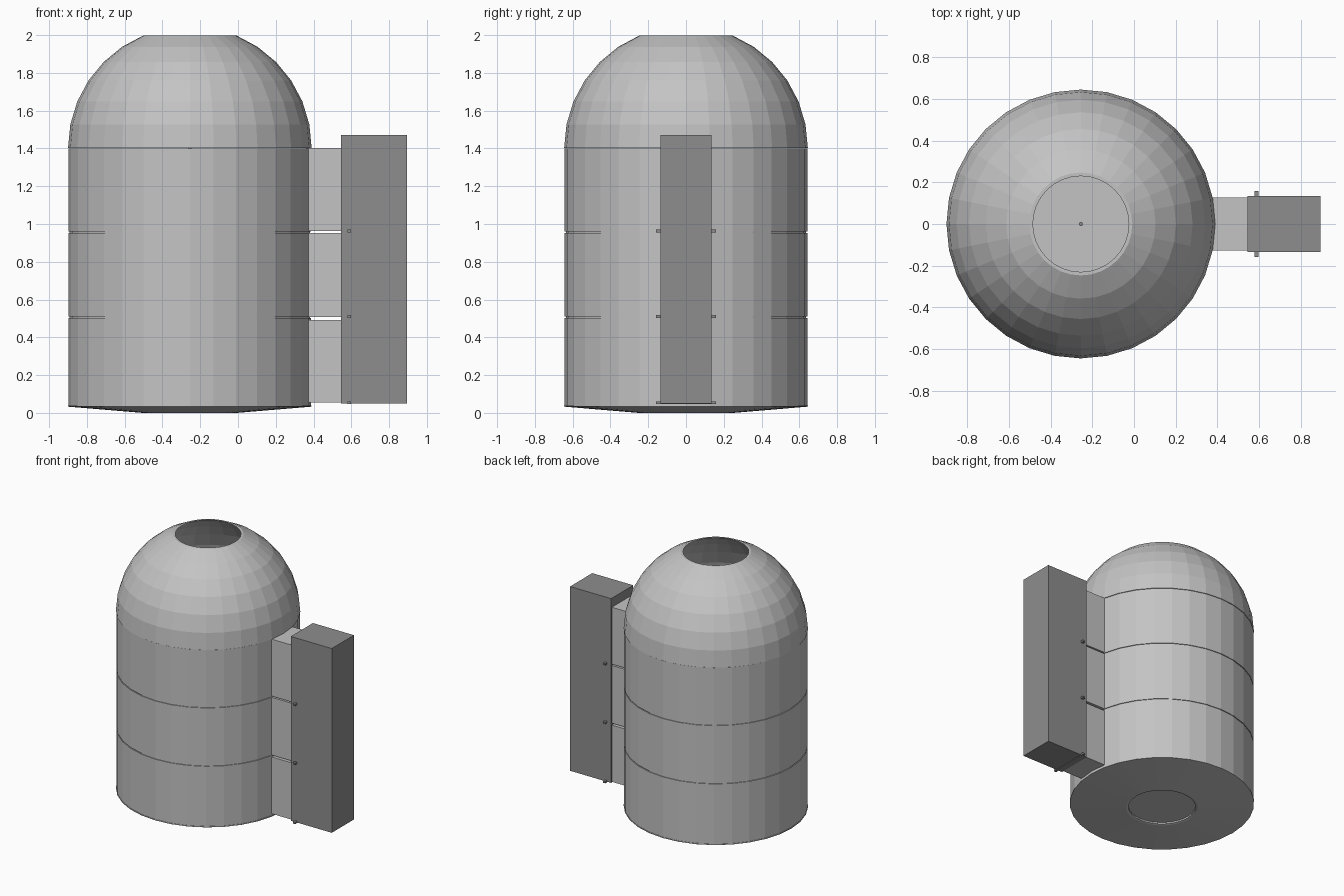
import bpy, math

if "Cube" in bpy.data.objects:
    bpy.data.objects.remove(bpy.data.objects["Cube"])

CX, R, N = -0.255, 0.642, 32


def material(name, v):
    m = bpy.data.materials.new(name)
    m.diffuse_color = (v, v, v, 1)
    m.use_nodes = True
    m.node_tree.nodes["Principled BSDF"].inputs["Base Color"].default_value = m.diffuse_color
    return m


LIGHT = material("light grey", 0.55)
DARK = material("dark grey", 0.27)


def add_mesh(name, verts, faces, mat):
    me = bpy.data.meshes.new(name)
    me.from_pydata(verts, [], faces)
    me.materials.append(mat)
    ob = bpy.data.objects.new(name, me)
    bpy.context.collection.objects.link(ob)
    return ob


def lathe(name, profile, mat, cap_start=False, cap_end=False, sides=N):
    """Turn (radius, z) points about the tank axis; upward profiles face outward."""
    verts = [(CX + r * math.cos(2 * math.pi * i / sides),
              r * math.sin(2 * math.pi * i / sides), z)
             for r, z in profile for i in range(sides)]
    faces = []
    for j in range(len(profile) - 1):
        for i in range(sides):
            k = (i + 1) % sides
            faces.append((j * sides + i, j * sides + k,
                          (j + 1) * sides + k, (j + 1) * sides + i))
    if cap_start:
        faces.append(tuple(reversed(range(sides))))
    if cap_end:
        n = (len(profile) - 1) * sides
        faces.append(tuple(range(n, n + sides)))
    return add_mesh(name, verts, faces, mat)


def box(name, x, y, z, mat):
    v = [(a, b, c) for a in x for b in y for c in z]
    f = [(0, 1, 3, 2), (4, 6, 7, 5), (0, 4, 5, 1),
         (2, 3, 7, 6), (0, 2, 6, 4), (1, 5, 7, 3)]
    return add_mesh(name, v, f, mat)


# Stacked tank sections, the lowest with a shallow cone and recessed base
base = [(0.235, 0.015), (0.235, 0.004), (0.25, 0.0), (R + 0.003, 0.033), (R + 0.003, 0.04), (R, 0.04)]
lathe("lower_section", base + [(R, 0.503)], LIGHT, True, True)
lathe("middle_section", [(R, 0.51), (R, 0.953)], LIGHT, True, True)
lathe("upper_section", [(R, 0.96), (R, 1.40)], LIGHT, True, True)

# Thin seam bands in the gaps
for i, z in enumerate((0.5, 0.95)):
    lathe(f"seam_{i + 1}", [(R - 0.006, z), (R - 0.006, z + 0.013)], LIGHT)

# Hollow dome with a round opening
step = math.radians(11.25)
outer = [((R + 0.003) * math.cos(k * step), 1.402 + 0.645 * math.sin(k * step))
         for k in range(7)]
inner = [(0.625 * math.cos(k * step), 1.402 + 0.633 * math.sin(k * step))
         for k in reversed(range(7))]
inner[0] = (0.23, outer[-1][1])
lathe("open_dome", outer + inner + outer[:1], LIGHT)

# Small stud at the centre of the floor inside the dome
lathe("floor_stud", [(0.01, 1.40), (0.01, 1.41)], DARK, False, True, 12)

# Side cabinet and the segmented bracket joining it to the tank
box("side_cabinet", (0.545, 0.895), (-0.135, 0.135), (0.05, 1.472), DARK)
for i, (z0, z1) in enumerate(((0.055, 0.493), (0.508, 0.953), (0.963, 1.402))):
    box(f"bracket_{i + 1}", (0.36, 0.546), (-0.126, 0.126), (z0, z1), LIGHT)

# Hinge pins through the cabinet
for i, z in enumerate((0.053, 0.51, 0.963)):
    box(f"hinge_pin_{i + 1}", (0.579, 0.598), (-0.158, 0.158),
        (z - 0.007, z + 0.007), DARK)
